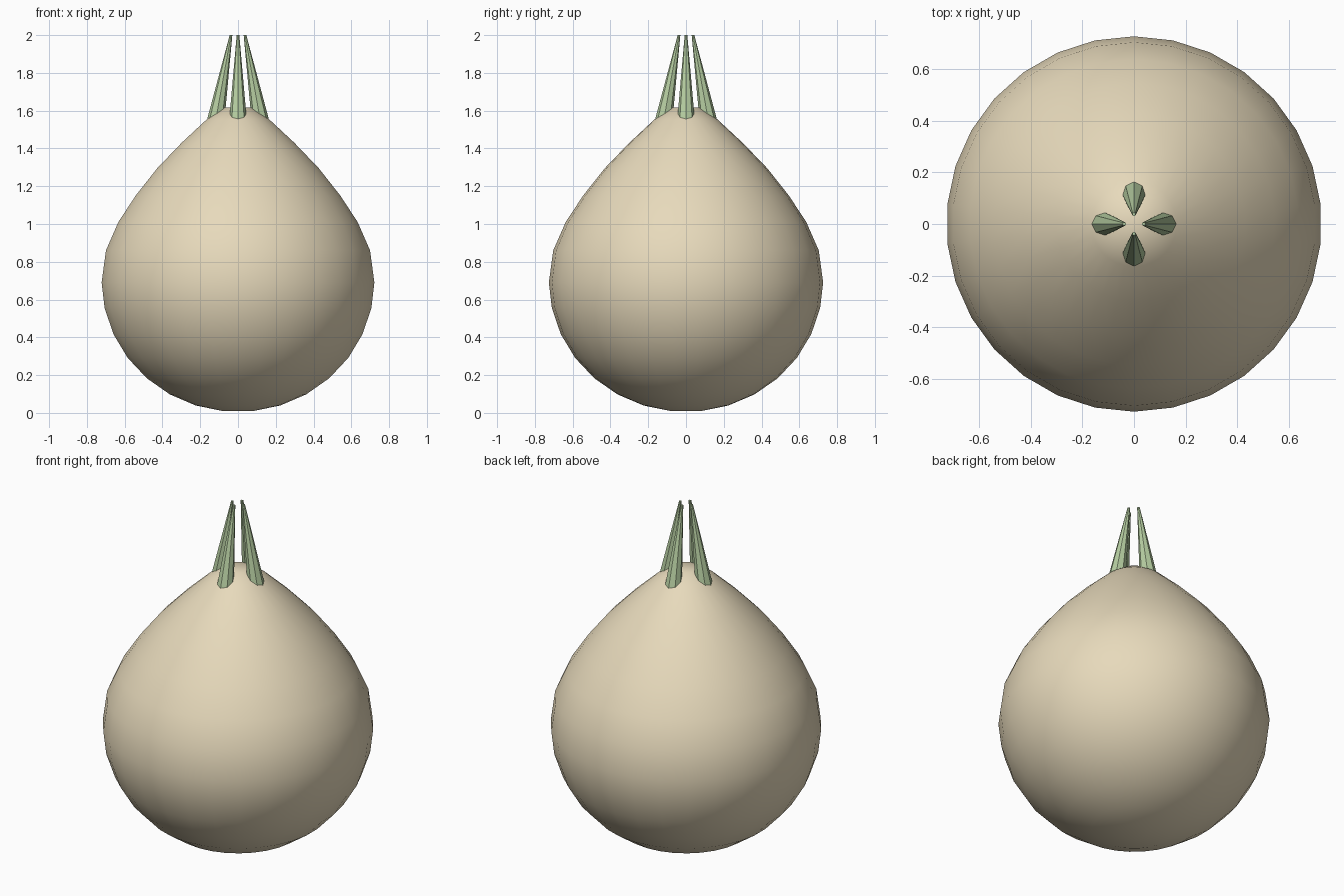
import bpy, bmesh, math
from mathutils import Vector

if "Cube" in bpy.data.objects:
    bpy.data.objects.remove(bpy.data.objects["Cube"])


def material(name, color):
    m = bpy.data.materials.new(name)
    m.diffuse_color = color
    m.use_nodes = True
    m.node_tree.nodes["Principled BSDF"].inputs["Base Color"].default_value = m.diffuse_color
    return m


def make_object(name, bm, mat, smooth):
    bmesh.ops.recalc_face_normals(bm, faces=bm.faces[:])
    for f in bm.faces:
        f.smooth = smooth
    me = bpy.data.meshes.new(name)
    bm.to_mesh(me)
    bm.free()
    me.materials.append(mat)
    ob = bpy.data.objects.new(name, me)
    bpy.context.collection.objects.link(ob)
    return ob


def loft(bm, rings):
    for a, b in zip(rings, rings[1:]):
        n = len(a)
        for i in range(n):
            bm.faces.new((a[i], a[(i + 1) % n], b[(i + 1) % n], b[i]))
    bm.faces.new(rings[0])
    bm.faces.new(rings[-1])


skin = material("skin", (0.80, 0.70, 0.50, 1))
green = material("green", (0.47, 0.62, 0.36, 1))

# Bulb: round lower half, drawn up to a blunt peak
R, ZC = 0.726, 0.70
profile = [(R * math.sin(math.radians(t)), ZC - 0.695 * math.cos(math.radians(t)))
           for t in range(6, 90, 12)]
profile += [(R, 0.69), (0.703, 0.86), (0.637, 1.01), (0.545, 1.15),
            (0.43, 1.295), (0.30, 1.43), (0.165, 1.555), (0.07, 1.618)]
SIDES = 30
bm = bmesh.new()
rings = []
for r, z in profile:
    rings.append([bm.verts.new((r * math.sin(math.tau * i / SIDES),
                                r * math.cos(math.tau * i / SIDES), z))
                  for i in range(SIDES)])
loft(bm, rings)
make_object("bulb", bm, skin, True)

# Four sprouts: tapered spikes leaning in towards the axis
for k in range(4):
    a = k * math.pi / 2
    out = Vector((math.cos(a), math.sin(a), 0))
    side = Vector((-math.sin(a), math.cos(a), 0))
    bm = bmesh.new()
    rings = []
    for dist, z, r in ((0.127, 1.50, 0.051), (0.037, 2.0, 0.007)):
        c = out * dist + Vector((0, 0, z))
        rings.append([bm.verts.new(c + r * (out * math.cos(i * math.tau / 8)
                                            + side * math.sin(i * math.tau / 8)))
                      for i in range(8)])
    loft(bm, rings)
    make_object(f"sprout_{k + 1}", bm, green, False)
